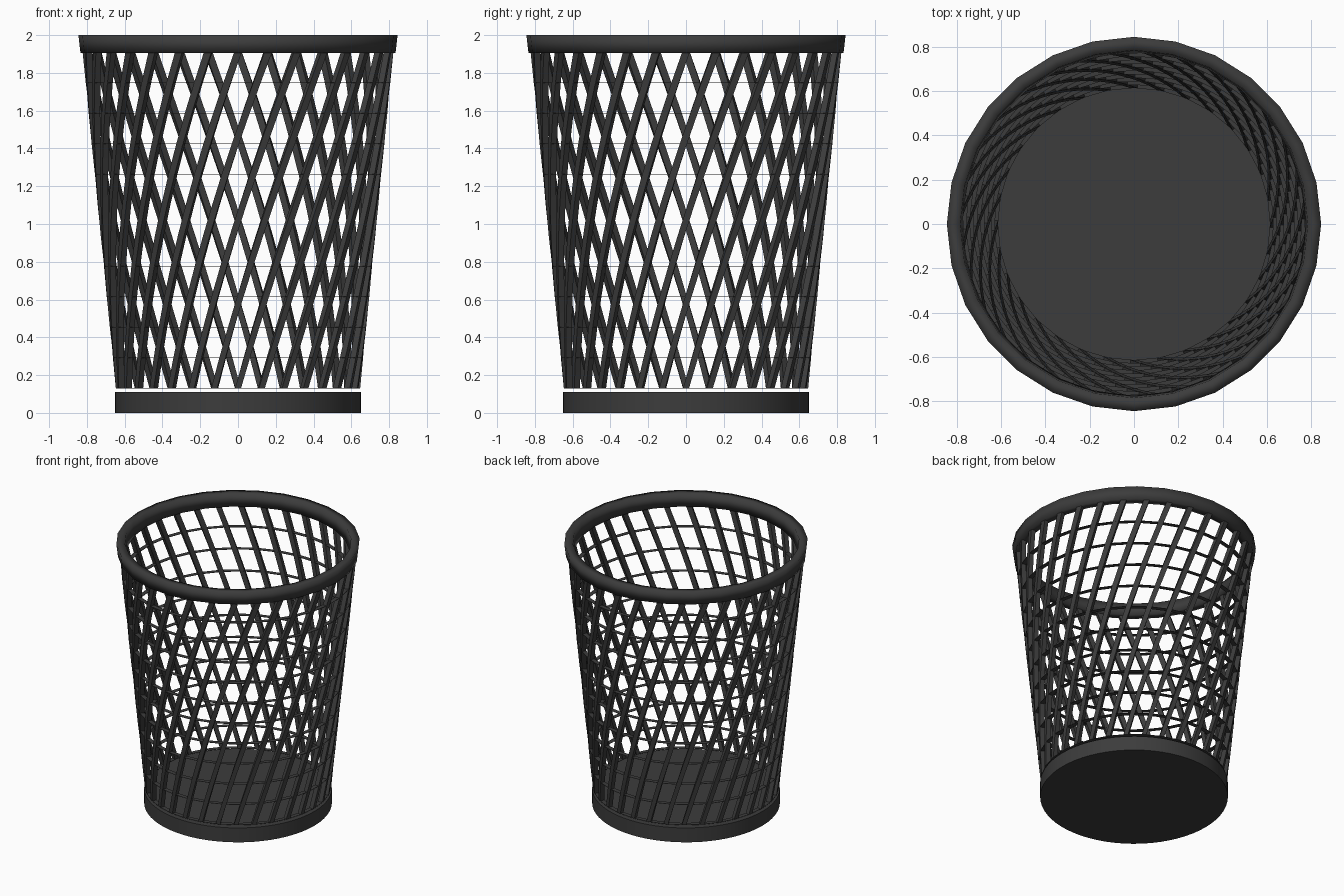
import bpy, bmesh
from math import sin, cos, pi, radians

if "Cube" in bpy.data.objects:
    bpy.data.objects.remove(bpy.data.objects["Cube"])

BARS = 32
RIM_SIDES = 28
ROWS = 11
Z0, Z1 = 0.13, 1.91
TWIST = radians(45)

mat = bpy.data.materials.new("dark_plastic")
mat.diffuse_color = (0.045, 0.045, 0.045, 1)
mat.use_nodes = True
mat.node_tree.nodes["Principled BSDF"].inputs["Base Color"].default_value = mat.diffuse_color


def finish(name, bm, smooth):
    bmesh.ops.recalc_face_normals(bm, faces=bm.faces)
    mesh = bpy.data.meshes.new(name)
    bm.to_mesh(mesh)
    bm.free()
    mesh.materials.append(mat)
    ob = bpy.data.objects.new(name, mesh)
    bpy.context.collection.objects.link(ob)
    bpy.ops.object.select_all(action='DESELECT')
    ob.select_set(True)
    bpy.context.view_layer.objects.active = ob
    bpy.ops.object.shade_smooth_by_angle(angle=radians(smooth))
    return ob


def polar(r, a, z):
    return (r * cos(a), r * sin(a), z)


def lathe(bm, profile, sides, phase=0.0):
    """Sweep a closed (radius, z) profile around z."""
    loops = [[bm.verts.new(polar(r, 2 * pi * i / sides + phase, z)) for r, z in profile]
             for i in range(sides)]
    n = len(profile)
    for i in range(sides):
        a, b = loops[i], loops[(i + 1) % sides]
        for j in range(n):
            k = (j + 1) % n
            bm.faces.new((a[j], b[j], b[k], a[k]))


def wall(t):
    """Outer radius, height and twist angle at fraction t up the wall."""
    return 0.647 + 0.176 * t, Z0 + (Z1 - Z0) * t, TWIST * (t - 0.5)


# solid base disc
bm = bmesh.new()
bmesh.ops.create_cone(bm, cap_ends=True, segments=64, radius1=0.651, radius2=0.651, depth=0.11)
bmesh.ops.translate(bm, verts=bm.verts, vec=(0, 0, 0.055))
finish("base", bm, 30)

# thick top rim, slightly flared and softly shaded
bm = bmesh.new()
lathe(bm, [(0.775, 1.905), (0.834, 1.905), (0.845, 2.0), (0.785, 2.0)], RIM_SIDES)
finish("rim", bm, 180)

# twisted upright bars
DEPTH, HALF = 0.033, 0.018
bm = bmesh.new()
for i in range(BARS):
    rows = []
    for k in range(ROWS + 1):
        r, z, tw = wall(k / ROWS)
        a = 2 * pi * i / BARS + tw
        h = HALF / 0.73
        rows.append([bm.verts.new(polar(rr, a + s * h, z))
                     for rr, s in ((r, -1), (r, 1), (r - DEPTH, 1), (r - DEPTH, -1))])
    for lo, hi in zip(rows, rows[1:]):
        for j in range(4):
            k = (j + 1) % 4
            bm.faces.new((lo[j], lo[k], hi[k], hi[j]))
    bm.faces.new(rows[0][::-1])
    bm.faces.new(rows[-1])
finish("twisted_bars", bm, 30)

# thin flat hoops
bm = bmesh.new()
for k in range(ROWS):
    r, z, tw = wall(k / ROWS)
    lathe(bm, [(r - DEPTH, z - 0.001), (r, z - 0.001), (r, z + 0.001), (r - DEPTH, z + 0.001)],
          BARS, tw)
finish("hoops", bm, 30)
